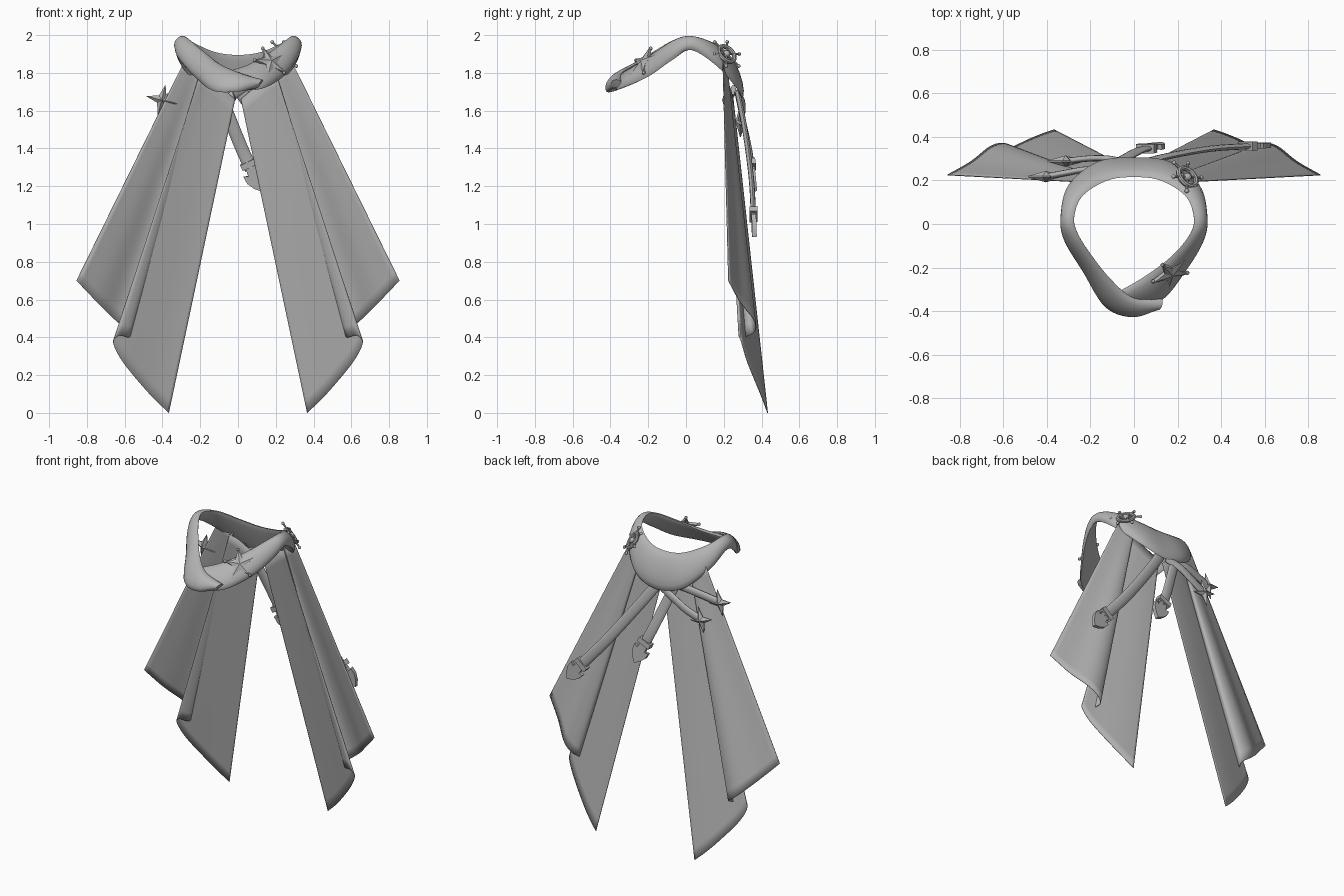
import bpy, bmesh, math
from mathutils import Vector, Matrix

if "Cube" in bpy.data.objects:
    bpy.data.objects.remove(bpy.data.objects["Cube"])

grey = bpy.data.materials.new("plain_grey")
grey.diffuse_color = (0.45, 0.45, 0.45, 1)
grey.use_nodes = True
grey.node_tree.nodes["Principled BSDF"].inputs["Base Color"].default_value = grey.diffuse_color


def finish(name, bm, angle=35):
    bmesh.ops.recalc_face_normals(bm, faces=bm.faces)
    me = bpy.data.meshes.new(name)
    bm.to_mesh(me)
    bm.free()
    me.materials.append(grey)
    me.shade_smooth()
    me.set_sharp_from_angle(angle=math.radians(angle))
    ob = bpy.data.objects.new(name, me)
    bpy.context.collection.objects.link(ob)
    return ob


def spline(points, steps):
    """Catmull-Rom curve through the points."""
    p = [Vector(q) for q in points]
    p = [2 * p[0] - p[1]] + p + [2 * p[-1] - p[-2]]
    out = []
    for i in range(1, len(p) - 2):
        a, b, c, d = p[i - 1:i + 3]
        for k in range(steps):
            t = k / steps
            out.append(0.5 * (2 * b + (c - a) * t + (2 * a - 5 * b + 4 * c - d) * t * t
                              + (3 * b - a - 3 * c + d) * t ** 3))
    return out + [p[-2]]


def loft(bm, rows, closed=False, caps=False):
    rings = [[bm.verts.new(v) for v in r] for r in rows]
    n = len(rows[0])
    for r, s in zip(rings, rings[1:]):
        for j in range(n if closed else n - 1):
            k = (j + 1) % n
            bm.faces.new((r[j], r[k], s[k], s[j]))
    if caps:
        bm.faces.new(rings[0])
        bm.faces.new(rings[-1])


def frame(centre, normal, up):
    """Matrix whose local z is the normal and local y is near up."""
    z = Vector(normal).normalized()
    x = Vector(up).cross(z).normalized()
    m = Matrix((x, z.cross(x), z)).transposed().to_4x4()
    m.translation = Vector(centre)
    return m


def outline_plate(bm, pts, m, t, peak=0.0):
    """Flat outline with thickness; a peak raises both centres."""
    top = [bm.verts.new(m @ Vector((x, y, t))) for x, y in pts]
    bot = [bm.verts.new(m @ Vector((x, y, -t))) for x, y in pts]
    n = len(pts)
    for ring, s in ((top, 1), (bot, -1)):
        if peak:
            c = bm.verts.new(m @ Vector((0, 0, s * peak)))
            for i in range(n):
                bm.faces.new((ring[i], ring[(i + 1) % n], c))
        else:
            bm.faces.new(ring)
    for i in range(n):
        k = (i + 1) % n
        bm.faces.new((top[i], top[k], bot[k], bot[i]))


def star_points(n, r, inner, turn=0):
    return [((r if i % 2 == 0 else inner) * math.cos(turn + math.pi * i / n),
             (r if i % 2 == 0 else inner) * math.sin(turn + math.pi * i / n)) for i in range(2 * n)]


def ball(bm, centre, r):
    bmesh.ops.create_uvsphere(bm, u_segments=10, v_segments=6, radius=r,
                              matrix=Matrix.Translation(centre))


# Collar: upper and lower edge, from the tucked end round the back to the lapped end
edges = [((-.07, -.31, 1.80), (-.04, -.37, 1.71)), ((.05, -.24, 1.84), (.12, -.35, 1.715)),
         ((.17, -.15, 1.91), (.24, -.20, 1.78)), ((.255, -.05, 1.975), (.31, -.07, 1.87)),
         ((.275, .03, 1.99), (.325, .03, 1.92)), ((.235, .13, 1.96), (.295, .17, 1.83)),
         ((.12, .20, 1.91), (.17, .275, 1.71)), ((0, .215, 1.895), (0, .295, 1.665)),
         ((-.12, .20, 1.91), (-.17, .275, 1.71)), ((-.235, .13, 1.96), (-.295, .17, 1.83)),
         ((-.275, .03, 1.99), (-.325, .03, 1.92)), ((-.255, -.05, 1.975), (-.31, -.07, 1.87)),
         ((-.19, -.15, 1.92), (-.22, -.22, 1.77)), ((-.10, -.26, 1.85), (-.13, -.375, 1.705)),
         ((0, -.34, 1.80), (-.01, -.42, 1.70)), ((.13, -.345, 1.755), (.10, -.38, 1.72))]
upper = spline([e[0] for e in edges], 6)
lower = spline([e[1] for e in edges], 6)
rows = []
for i, (u, l) in enumerate(zip(upper, lower)):
    a, b = max(i - 1, 0), min(i + 1, len(upper) - 1)
    tangent = (upper[b] + lower[b] - upper[a] - lower[a]).normalized()
    across = (l - u) / 2
    out = tangent.cross(across).normalized()
    if out.dot(Vector((u.x + l.x, u.y + l.y, 0))) < 0:
        out = -out
    row = []
    for k in range(16):
        w = 2 * math.pi * k / 16
        s = math.sin(w)
        row.append((u + l) / 2 + across * math.cos(w) + out * (0.034 if s > 0 else 0.008) * s)
    rows.append(row)
bm = bmesh.new()
loft(bm, rows, closed=True, caps=True)
finish("collar", bm, 60)

# Tails: one folded sheet per side, widening from the collar to a pleated hem
top = spline([(.285, .195, 1.86), (.25, .205, 1.84), (.22, .215, 1.82), (.20, .22, 1.81),
              (.19, .22, 1.80), (.19, .21, 1.80), (.20, .20, 1.80), (.19, .20, 1.79),
              (.15, .215, 1.77), (.10, .23, 1.73), (.06, .24, 1.70), (.015, .25, 1.66)], 5)
hem = spline([(.855, .225, .70), (.75, .285, .59), (.66, .355, .50), (.60, .37, .45),
              (.56, .35, .42), (.58, .305, .40), (.63, .28, .41), (.66, .295, .37),
              (.61, .325, .27), (.50, .38, .135), (.43, .41, .06), (.366, .432, 0)], 5)
for name, side in (("right_tail", 1), ("left_tail", -1)):
    rows = []
    for i in range(25):
        t = i / 24
        row = [a.lerp(b, t) for a, b in zip(top, hem)]
        rows.append([(side * v.x, v.y, v.z) for v in row])
    bm = bmesh.new()
    loft(bm, rows)
    ob = finish(name, bm, 60)
    mod = ob.modifiers.new("cloth_thickness", 'SOLIDIFY')
    mod.thickness, mod.offset = 0.004, 0


# Hanging straps: flattened tubes across the back
def strap(name, points, width):
    path = spline(points, 8)
    rows = []
    for i, p in enumerate(path):
        t = (path[min(i + 1, len(path) - 1)] - path[max(i - 1, 0)]).normalized()
        side = t.cross(Vector((0, 1, 0))).normalized()
        back = side.cross(t)
        rows.append([p + side * width * math.cos(w) + back * 0.014 * math.sin(w)
                     for w in [2 * math.pi * k / 12 for k in range(12)]])
    bm = bmesh.new()
    loft(bm, rows, closed=True, caps=True)
    finish(name, bm, 60)
    return path[-1], (path[-1] - path[-3]).normalized()


# Pointed strap tips, each with a cuff and a barbed spearhead
half = [(.026, -.01), (.030, .028), (.055, .018), (.052, .06), (.03, .10)]
spear = half + [(0, .13)] + [(-x, y) for x, y in reversed(half)]
cuff = [(-.045, -.045), (.045, -.045), (.045, -.012), (-.045, -.012)]
for name, pts in (("long", [(.02, .275, 1.69), (.15, .31, 1.51), (.35, .345, 1.25), (.54, .358, 1.03)]),
                  ("short", [(-.10, .27, 1.70), (-.045, .30, 1.56), (.02, .335, 1.40), (.07, .35, 1.29)])):
    end, d = strap(name + "_strap", pts, .034)
    m = frame(end, Vector((0, 1, 0)) - d * d.y, d)
    bm = bmesh.new()
    outline_plate(bm, spear, m, .012)
    outline_plate(bm, cuff, m, .021)
    finish(name + "_strap_tip", bm)

# Star-ended straps
four = star_points(4, .085, .028, .25)
for name, pts in (("outer", [(-.12, .25, 1.71), (-.22, .25, 1.70), (-.31, .235, 1.68), (-.39, .22, 1.66)]),
                  ("inner", [(-.02, .28, 1.68), (-.12, .30, 1.64), (-.21, .30, 1.59), (-.30, .29, 1.55)])):
    end, d = strap(name + "_star_strap", pts, .026)
    bm = bmesh.new()
    outline_plate(bm, four, frame(end + d * .015, (0, 1, 0), (0, 0, 1)), .003, .026)
    finish(name + "_strap_star", bm, 20)

# Front star badge with small balls on its points
m = frame((.17, -.225, 1.855), (.42, -.70, .57), (-.15, 0, 1))
bm = bmesh.new()
pts = star_points(5, .092, .038, math.pi / 2)
outline_plate(bm, pts, m, .008, .02)
for x, y in pts[::2]:
    ball(bm, m @ Vector((x, y, 0)), .010)
finish("star_badge", bm, 20)

# Wheel badge: rim, hub, spokes and handles
m = frame((.245, .215, 1.90), (.6, .55, .58), (0, 0, 1))
bm = bmesh.new()
rows = []
for i in range(29):
    a = 2 * math.pi * i / 28
    rows.append([m @ Vector(((.05 + .012 * math.cos(w)) * math.cos(a),
                             (.05 + .012 * math.cos(w)) * math.sin(a), .012 * math.sin(w)))
                 for w in [2 * math.pi * k / 8 for k in range(8)]])
loft(bm, rows, closed=True)
bmesh.ops.remove_doubles(bm, verts=bm.verts, dist=1e-5)
ball(bm, m.translation, .02)
for i in range(6):
    a = math.pi * i / 3
    d = Vector((math.cos(a), math.sin(a), 0))
    spoke = m @ Matrix.Translation(d * .045) @ d.to_track_quat('Z', 'Y').to_matrix().to_4x4()
    bmesh.ops.create_cone(bm, cap_ends=True, segments=8, radius1=.006, radius2=.006,
                          depth=.09, matrix=spoke)
    ball(bm, m @ (d * .09), .010)
finish("wheel_badge", bm)
